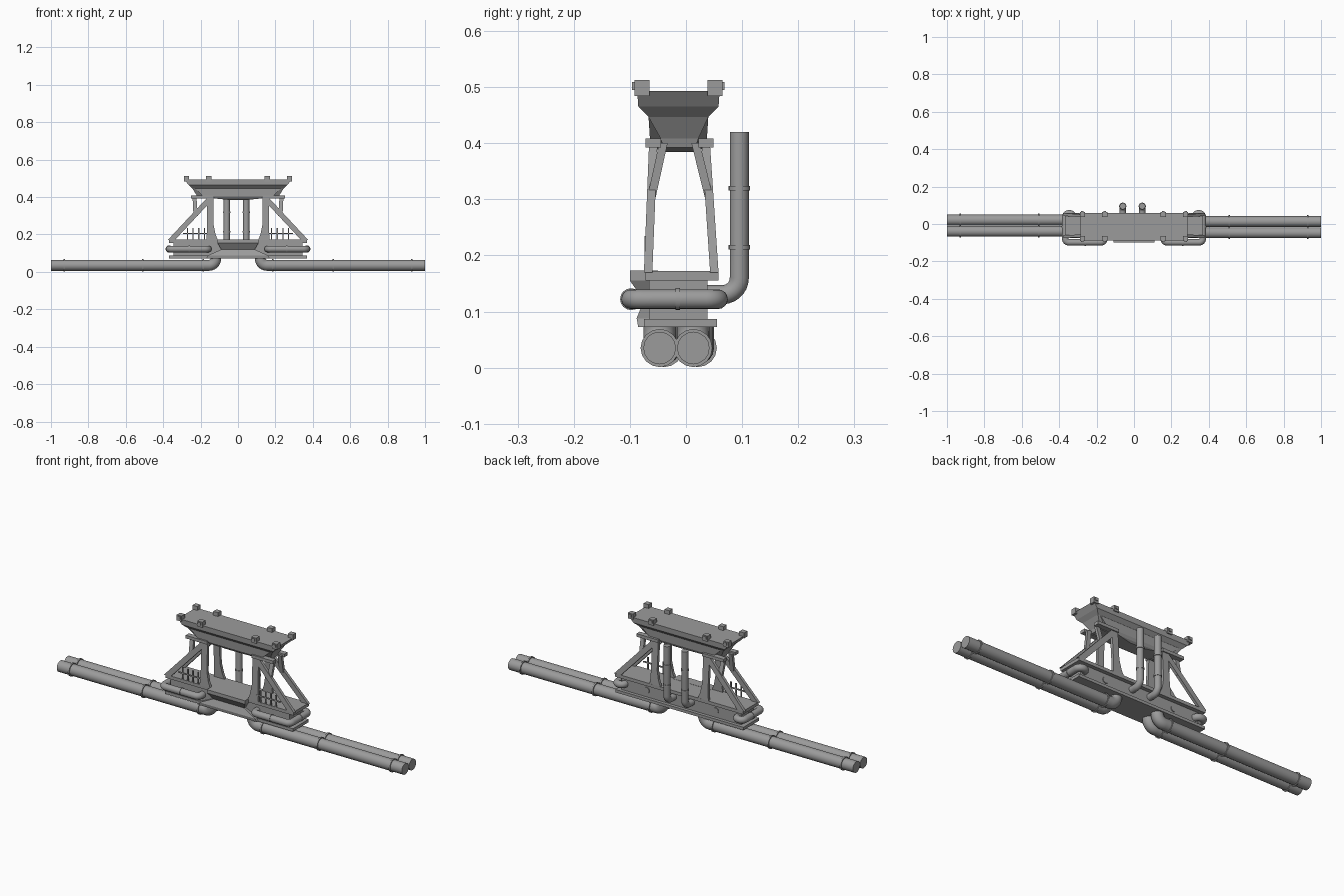
import bpy, bmesh, math
from mathutils import Vector

cube = bpy.data.objects.get("Cube")
if cube:
    bpy.data.objects.remove(cube, do_unlink=True)

steel = bpy.data.materials.new("steel_grey")
steel.use_nodes = True
GREY = (0.33, 0.33, 0.33, 1)
steel.diffuse_color = GREY
steel.node_tree.nodes["Principled BSDF"].inputs["Base Color"].default_value = GREY


def loft(name, *sections):
    """Solid through level rectangles given as (z, x0, x1, y0, y1)."""
    bm = bmesh.new()
    rings = []
    for z, x0, x1, y0, y1 in sections:
        corners = ((x0, y0), (x1, y0), (x1, y1), (x0, y1))
        rings.append([bm.verts.new((x, y, z)) for x, y in corners])
    for a, b in zip(rings, rings[1:]):
        for i in range(4):
            j = (i + 1) % 4
            bm.faces.new((a[i], a[j], b[j], b[i]))
    bm.faces.new(rings[0][::-1])
    bm.faces.new(rings[-1])
    bmesh.ops.recalc_face_normals(bm, faces=bm.faces[:])
    me = bpy.data.meshes.new(name)
    bm.to_mesh(me)
    bm.free()
    me.materials.append(steel)
    ob = bpy.data.objects.new(name, me)
    bpy.context.collection.objects.link(ob)
    return ob


def box(name, x0, x1, y0, y1, z0, z1):
    return loft(name, (z0, x0, x1, y0, y1), (z1, x0, x1, y0, y1))


def fillet(points, r, steps=7):
    """Round the inner corners of a path."""
    pts = [Vector(p) for p in points]
    out = [pts[0]]
    for a, b, c in zip(pts, pts[1:], pts[2:]):
        u, v = (a - b).normalized(), (c - b).normalized()
        centre = b + (u + v) * r
        for k in range(steps + 1):
            t = k / steps * math.pi / 2
            out.append(centre - v * r * math.cos(t) - u * r * math.sin(t))
    return out + [pts[-1]]


def pipe(name, points, radius, bend=0.03):
    path = fillet(points, bend)
    cu = bpy.data.curves.new(name, 'CURVE')
    cu.dimensions = '3D'
    cu.bevel_depth = radius
    cu.bevel_resolution = 6
    cu.use_fill_caps = True
    sp = cu.splines.new('POLY')
    sp.points.add(len(path) - 1)
    for p, co in zip(sp.points, path):
        p.co = (*co, 1)
    cu.materials.append(steel)
    ob = bpy.data.objects.new(name, cu)
    bpy.context.collection.objects.link(ob)
    bpy.ops.object.select_all(action='DESELECT')
    ob.select_set(True)
    bpy.context.view_layer.objects.active = ob
    bpy.ops.object.convert(target='MESH')
    bpy.ops.object.shade_smooth_by_angle(angle=math.radians(40))
    return ob


def collar(name, centre, axis, radius, half=0.004):
    c, a = Vector(centre), Vector(axis) * half
    pipe(name, (c - a, c + a), radius)


# Base: two plates around a narrower body
box("lower_plate", -.37, .37, -.075, .055, .072, .087)
box("base_body", -.345, .345, -.066, .038, .087, .155)
box("upper_plate", -.37, .37, -.072, .058, .155, .172)
loft("front_prow", (.072, -.17, .17, -.085, -.05), (.088, -.16, .16, -.088, -.05),
     (.12, -.09, .09, -.075, -.05), (.155, -.11, .11, -.1, -.05),
     (.173, -.11, .11, -.1, -.05))

# Hopper on top
loft("hopper", (.392, -.215, .215, -.04, .017), (.408, -.22, .22, -.045, .022),
     (.447, -.245, .245, -.067, .04), (.465, -.265, .265, -.085, .058),
     (.493, -.285, .285, -.087, .06))
loft("hopper_belly", (.384, -.04, .04, -.045, .02), (.391, -.11, .11, -.055, .03),
     (.404, -.185, .185, -.064, .037), (.45, -.235, .235, -.067, .04))

SIDES = ((1, "left"), (-1, "right"))
ROWS = (("front", (-.075, -.06), (-.066, -.051), -1),
        ("back", (.043, .058), (.028, .043), 1))

for s, side in SIDES:
    for row, foot, head, d in ROWS:
        tag = f"{side}_{row}"

        def level(z, inner, outer, shift=0.0):
            """Section of a leaning leg at height z."""
            t = (z - .17) / .225
            y = [f + (h - f) * t - d * shift for f, h in zip(foot, head)]
            x = sorted((s * inner, s * outer))
            return (z, *x, *y)

        # Legs and braces
        loft(f"post_{tag}", level(.17, .108, .17), level(.2, .12, .167),
             level(.25, .13, .165), level(.395, .13, .165))
        loft(f"diagonal_leg_{tag}", level(.17, .338, .376), level(.395, .128, .166))
        loft(f"brace_{tag}", level(.3, .215, .238), level(.4, .222, .243, .018))
        y0, y1 = sorted((head[0 if d < 0 else 1] + d * .006,
                         head[1 if d < 0 else 0] - d * .006))
        box(f"leg_cap_{tag}", *sorted((s * .128, s * .252)), y0, y1, .392, .408)

        # Hopper brackets
        edge = -.092 if d < 0 else .065
        for label, a, b in (("corner", .262, .29), ("middle", .142, .17)):
            x = sorted((s * a, s * b))
            box(f"{label}_bracket_{tag}", *x, *sorted((edge, edge - d * .027)),
                .484, .513)
            box(f"{label}_bolt_{tag}", *sorted((s * (a + .007), s * (b - .007))),
                *sorted((edge, edge + d * .004)), .495, .509)

        # Long ground pipes
        y = (-.047 if d < 0 else .013) + (.008 if s < 0 else 0)
        pipe(f"ground_pipe_{tag}",
             ((s, y, .035), (s * .119, y, .035), (s * .119, y, .08)), .029, .036)
        for i, x in enumerate((.93, .51, .185)):
            collar(f"ground_collar_{tag}_{i}", (s * x, y, .035), (1, 0, 0), .034)

    # Loop pipe around each end of the base
    pipe(f"loop_pipe_{side}",
         ((s * .158, -.05, .122), (s * .158, -.098, .122), (s * .368, -.098, .122),
          (s * .368, .057, .122), (s * .325, .057, .122), (s * .325, .02, .122)),
         .0175, .02)
    collar(f"loop_collar_{side}", (s * .368, -.015, .122), (0, 1, 0), .0195)
    collar(f"loop_front_collar_{side}", (s * .26, -.098, .122), (1, 0, 0), .0195)
    collar(f"back_port_{side}", (s * .2, .038, .122), (0, 1, 0), .016)

    # Railing
    for i in range(4):
        x = s * (.18 + .03 * i)
        box(f"railing_post_{side}_{i}", x - .003, x + .003, -.074, -.068, .172, .235)
    box(f"railing_bar_{side}", *sorted((s * .15, s * .295)), -.074, -.068, .202, .208)

    # Upright exhausts at the back
    x = -.008 + s * .052
    pipe(f"exhaust_{side}", ((x, .03, .13), (x, .095, .13), (x, .095, .42)), .017, .03)
    for i, z in enumerate((.215, .32)):
        collar(f"exhaust_collar_{side}_{i}", (x, .095, z), (0, 0, 1), .0195)
